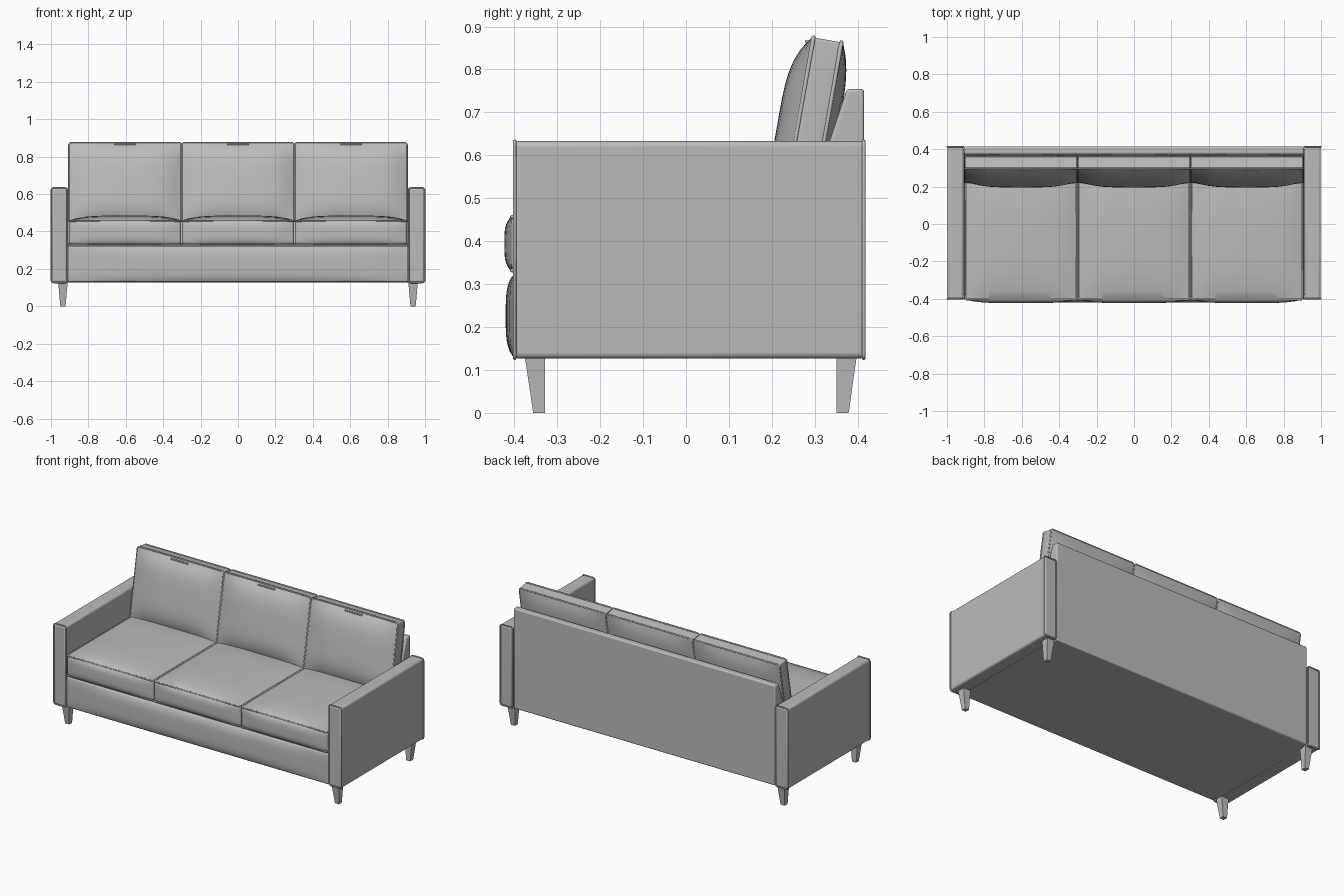
import bpy, bmesh, math
from mathutils import Matrix, Vector

old = bpy.data.objects.get("Cube")
if old:
    bpy.data.objects.remove(old, do_unlink=True)


def make_material(name, value):
    m = bpy.data.materials.new(name)
    m.use_nodes = True
    color = (value, value, value, 1)
    m.diffuse_color = color
    m.node_tree.nodes["Principled BSDF"].inputs["Base Color"].default_value = color
    return m


FABRIC = make_material("grey fabric", 0.5)


def finish(name, bm, bevel=0.0, segments=3):
    bmesh.ops.recalc_face_normals(bm, faces=bm.faces)
    mesh = bpy.data.meshes.new(name)
    bm.to_mesh(mesh)
    bm.free()
    ob = bpy.data.objects.new(name, mesh)
    bpy.context.collection.objects.link(ob)
    mesh.materials.append(FABRIC)
    if bevel:
        mod = ob.modifiers.new("soft edges", "BEVEL")
        mod.width, mod.segments = bevel, segments
        mod.limit_method, mod.angle_limit = "ANGLE", math.radians(40)
        bpy.ops.object.select_all(action="DESELECT")
        ob.select_set(True)
        bpy.context.view_layer.objects.active = ob
        bpy.ops.object.shade_smooth_by_angle(angle=math.radians(40))
    return ob


def padded_box(name, lo, hi, puff, bevel, power=4, cuts=13, tilt=0.0):
    """Box whose faces swell outward; puff maps (axis, sign) to the swelling."""
    lo, hi = Vector(lo), Vector(hi)
    half, mid = (hi - lo) / 2, (hi + lo) / 2
    bm = bmesh.new()
    bmesh.ops.create_cube(bm, size=2)
    if puff:
        bmesh.ops.subdivide_edges(bm, edges=bm.edges[:], cuts=cuts, use_grid_fill=True)
    for v in bm.verts:
        u = v.co.copy()
        p = Vector([a * b for a, b in zip(u, half)])
        for (axis, sign), amount in puff.items():
            if u[axis] * sign > 0.999:
                fall = 1
                for other in range(3):
                    if other != axis:
                        fall *= 1 - abs(u[other]) ** power
                p[axis] += sign * amount * fall
        v.co = p
    place = Matrix.Translation(mid) @ Matrix.Rotation(tilt, 4, "X")
    bmesh.ops.transform(bm, matrix=place, verts=bm.verts)
    return finish(name, bm, bevel), place, half


def piping(name, place, half, axis, side, radius=0.005):
    """Welt cord around one face of a box."""
    a, b = [i for i in range(3) if i != axis]
    cord = bpy.data.curves.new(name, "CURVE")
    cord.dimensions = "3D"
    cord.bevel_depth, cord.bevel_resolution = radius, 2
    line = cord.splines.new("POLY")
    inset, points = 0.012, []
    for sa, sb in ((1, 1), (-1, 1), (-1, -1), (1, -1)):
        for step in range(4):
            ang = math.atan2(sb, sa) - math.pi / 4 + step * math.pi / 6
            p = Vector()
            p[axis] = side * (half[axis] - 0.004)
            p[a] = sa * (half[a] - inset) + inset * math.cos(ang)
            p[b] = sb * (half[b] - inset) + inset * math.sin(ang)
            points.append(place @ p)
    line.points.add(len(points) - 1)
    for point, p in zip(line.points, points):
        point.co = (*p, 1)
    line.use_cyclic_u = True
    ob = bpy.data.objects.new(name, cord)
    cord.materials.append(FABRIC)
    bpy.context.collection.objects.link(ob)


# Frame: base, padded front rail
padded_box("base", (-0.92, -0.38, 0.127), (0.92, 0.38, 0.33), {}, 0.006)
padded_box("front_rail", (-0.91, -0.403, 0.13), (0.91, -0.3, 0.322),
           {(1, -1): 0.017}, 0.012)

# Backrest: side profile swept across the width
profile = [(0.26, 0.127), (0.415, 0.127), (0.415, 0.755), (0.375, 0.755), (0.33, 0.62), (0.26, 0.4)]
bm = bmesh.new()
face = bm.faces.new([bm.verts.new((-0.908, y, z)) for y, z in profile])
ext = bmesh.ops.extrude_face_region(bm, geom=[face])
bmesh.ops.translate(bm, vec=(1.816, 0, 0),
                    verts=[g for g in ext["geom"] if isinstance(g, bmesh.types.BMVert)])
finish("backrest", bm, 0.008)

# Arms and tapered legs
for s, side in ((1, "left"), (-1, "right")):
    xs = sorted((s * 0.912, s * 0.998))
    ob, place, half = padded_box(side + "_arm", (xs[0], -0.403, 0.127), (xs[1], 0.418, 0.633),
                                 {}, 0.012)
    piping(side + "_arm_front_piping", place, half, 1, -1, 0.004)
    piping(side + "_arm_back_piping", place, half, 1, 1, 0.004)
    for label, top, bottom in (("front", (-0.376, -0.328), (-0.356, -0.328)),
                               ("back", (0.35, 0.398), (0.35, 0.379))):
        bm = bmesh.new()
        bmesh.ops.create_cube(bm, size=2)
        for v in bm.verts:
            up = v.co.z > 0
            ys = top if up else bottom
            v.co = (s * 0.936 + v.co.x * (0.026 if up else 0.014),
                    ys[1] if v.co.y > 0 else ys[0], 0.135 if up else 0)
        finish(f"{side}_{label}_leg", bm)

# Seat and back cushions
for i, label in enumerate(("right", "middle", "left")):
    x = (i - 1) * 0.604
    x0, x1 = x - 0.299, x + 0.299
    ob, place, half = padded_box(label + "_seat_cushion", (x0, -0.405, 0.328), (x1, 0.29, 0.46),
                                 {(2, 1): 0.025, (1, -1): 0.018}, 0.014)
    for sz, edge in ((1, "top"), (-1, "bottom")):
        piping(f"{label}_seat_{edge}_piping", place, half, 2, sz)

    ob, place, half = padded_box(label + "_back_cushion", (x0, 0.255, 0.44), (x1, 0.329, 0.872),
                                 {(1, -1): 0.044, (1, 1): 0.025, (0, 1): 0.004, (0, -1): 0.004},
                                 0.014, tilt=math.radians(-10))
    for sy, edge in ((-1, "front"), (1, "rear")):
        piping(f"{label}_back_{edge}_piping", place, half, 1, sy)

    # Short stitched fold at the top of the back cushion
    bm = bmesh.new()
    bmesh.ops.create_cube(bm, size=1)
    bmesh.ops.scale(bm, vec=(0.12, 0.012, 0.008), verts=bm.verts)
    bmesh.ops.transform(bm, verts=bm.verts,
                        matrix=place @ Matrix.Translation((0, -half.y - 0.008, half.z - 0.012)))
    finish(label + "_back_fold", bm, 0.003, 2)
